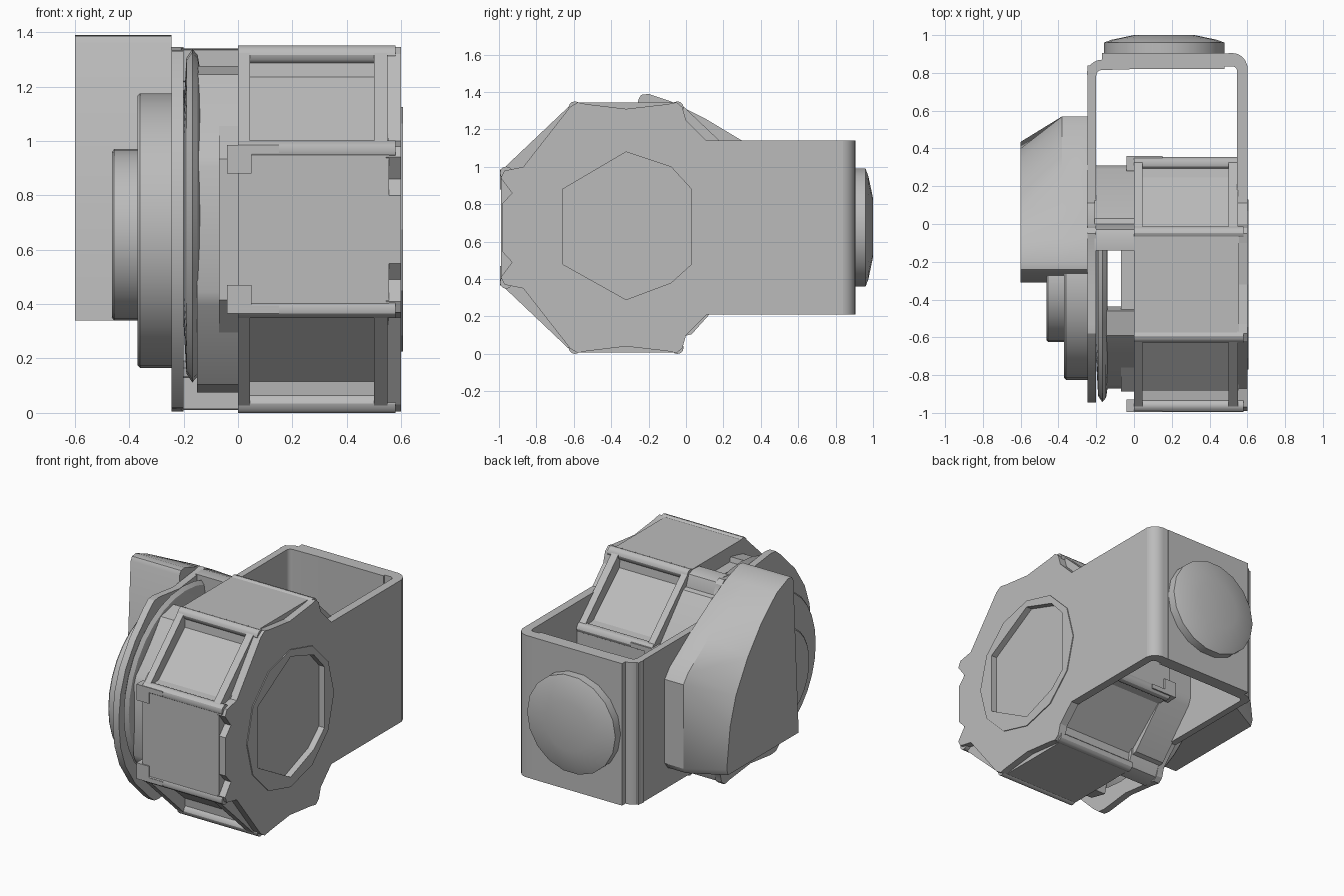
import bpy, bmesh, math

if "Cube" in bpy.data.objects:
    bpy.data.objects.remove(bpy.data.objects["Cube"])

grey = bpy.data.materials.new("mid grey")
grey.use_nodes = True
grey.diffuse_color = (0.5, 0.5, 0.5, 1)
grey.node_tree.nodes["Principled BSDF"].inputs["Base Color"].default_value = (0.5, 0.5, 0.5, 1)

CY, CZ = -0.32, 0.675  # drum axis


def finish(name, bm, smooth=True):
    bmesh.ops.recalc_face_normals(bm, faces=bm.faces[:])
    me = bpy.data.meshes.new(name)
    bm.to_mesh(me)
    bm.free()
    ob = bpy.data.objects.new(name, me)
    bpy.context.collection.objects.link(ob)
    me.materials.append(grey)
    if smooth:
        bpy.ops.object.select_all(action='DESELECT')
        ob.select_set(True)
        bpy.context.view_layer.objects.active = ob
        bpy.ops.object.shade_smooth_by_angle(angle=math.radians(30))
    return ob


def loft(name, rings, smooth=True):
    """Join closed rings of equal length and cap both ends."""
    bm = bmesh.new()
    vs = [[bm.verts.new(p) for p in r] for r in rings]
    for a, b in zip(vs, vs[1:]):
        for i in range(len(a)):
            j = (i + 1) % len(a)
            bm.faces.new((a[i], a[j], b[j], b[i]))
    bm.faces.new(vs[0])
    bm.faces.new(vs[-1])
    return finish(name, bm, smooth)


def prism(name, pts, x0, x1, smooth=True):
    return loft(name, [[(x, y, z) for y, z in pts] for x in (x0, x1)], smooth)


def box(name, x0, x1, y0, y1, z0, z1):
    return prism(name, [(y0, z0), (y1, z0), (y1, z1), (y0, z1)], x0, x1, False)


def circle(r, n, cy=CY, cz=CZ):
    return [(cy + r * math.cos(2 * math.pi * i / n), cz + r * math.sin(2 * math.pi * i / n))
            for i in range(n)]


def turned(name, steps, n, cy=CY, cz=CZ):
    """Round part along x from (x, radius) steps."""
    return loft(name, [[(x, y, z) for y, z in circle(r, n, cy, cz)] for x, r in steps])


def flip(pts):
    """Mirror an outline about the height of the drum axis."""
    return [(y, 2 * CZ - z) for y, z in reversed(pts)]


def cut(ob, cutter):
    m = ob.modifiers.new("cut", 'BOOLEAN')
    m.object = cutter
    m.operation = 'DIFFERENCE'
    m.solver = 'EXACT'
    cutter.hide_render = True
    cutter.hide_viewport = True
    cutter.hide_set(True)


# Side plates: lobed head running into a straight arm, mirrored top to bottom
arm = [(-0.32, 1.31), (-0.1, 1.335), (-0.05, 1.345), (-0.02, 1.32), (0.0, 1.25), (0.11, 1.14), (0.84, 1.14)]
notched = [(-0.985, 0.8), (-0.93, 0.86), (-0.99, 0.94), (-0.97, 0.98), (-0.87, 1.0),
           (-0.62, 1.32), (-0.58, 1.345), (-0.53, 1.335)]
rounded = [(-0.945, 0.72), (-0.93, 0.85), (-0.88, 0.99), (-0.78, 1.14),
           (-0.63, 1.29), (-0.58, 1.33), (-0.53, 1.335)]
right_plate = prism("right_plate", notched + arm + flip(notched + arm), 0.545, 0.6, False)
prism("left_plate", rounded + arm + flip(rounded + arm), -0.245, -0.2)

# Recess in the right plate, with a thin ring around it
recess = [(-0.32, 1.08), (-0.08, 1.0), (0.03, 0.88), (0.03, 0.48), (-0.08, 0.38),
          (-0.32, 0.29), (-0.66, 0.48), (-0.66, 0.88)]
cut(right_plate, prism("recess_cutter", recess, 0.565, 0.7, False))
ring = prism("recess_ring", circle(0.45, 12), 0.58, 0.606, False)
cut(ring, prism("ring_cutter", recess, 0.5, 0.7, False))


# Rounded back of the bracket
def arc(cx, cy, r, a0, a1, n=6):
    return [(cx + r * math.cos(a0 + (a1 - a0) * i / n), cy + r * math.sin(a0 + (a1 - a0) * i / n))
            for i in range(n + 1)]


h = math.pi / 2
outer = arc(0.52, 0.825, 0.08, 0, h) + arc(-0.17, 0.79, 0.08, h, 2 * h)
inner = arc(-0.17, 0.785, 0.03, 2 * h, h) + arc(0.52, 0.81, 0.025, h, 0)
loft("bracket_back", [[(x, y, z) for x, y in outer + inner] for z in (0.21, 1.14)])
box("back_pad", -0.17, 0.48, 0.82, 0.905, 0.21, 1.14)

# Domed cap on the back
cap = [(0.85, 0.32), (0.96, 0.32), (0.975, 0.28), (1.0, 0.16)]
loft("back_cap", [[(x, y, z) for x, z in circle(r, 18, 0.16, 0.675)] for y, r in cap])

# Drum: eight corners, square sides flush, diagonal sides recessed
S, T, W = 0.285, 0.305, 0.668
corners = [(W, T), (S, W), (-S, W), (-W, T), (-W, -T), (-S, -W), (S, -W), (W, -T)]


def drum_outline(sunk_sides):
    """Octagon whose listed sides drop to a sunken floor."""
    pts = []
    for i, (a, b) in enumerate(corners):
        pts.append((CY + a, CZ + b))
        if i in sunk_sides:
            sy, sz = math.copysign(1, a), math.copysign(1, b)
            floor = [(0.565, 0.32), (0.295, 0.56)]
            for u, v in (floor if i in (0, 4) else floor[::-1]):
                pts.append((CY + sy * u, CZ + sz * v))
    return pts


prism("drum_core", drum_outline((0, 2, 4, 6)), 0.02, 0.555, False)
prism("drum_inner_flange", drum_outline((6,)), 0.0, 0.045, False)
prism("drum_outer_flange", drum_outline((6,)), 0.5, 0.55, False)
prism("drum_hub", [(CY + a * 0.85, CZ + b * 0.85) for a, b in corners], -0.07, 0.01, False)
for i, (a, b) in enumerate(corners):
    turned(f"corner_bar_{i}", [(0.0, 0.034), (0.58, 0.034)], 12, CY + a * 0.96, CZ + b * 0.96)

# Solid bridges from the rear drum corners to the left plate
bridge = [(-0.14, 1.22), (-0.14, 1.335), (-0.07, 1.34), (-0.03, 1.325), (0.0, 1.25), (0.0, 1.2)]
prism("upper_bridge", bridge, -0.21, 0.02)
prism("lower_bridge", flip(bridge), -0.21, 0.02)

# Clips on the front and back corners
for side, y0, y1 in (("front", -0.995, -0.93), ("back", 0.28, 0.36)):
    for level, z0, z1 in (("upper", 0.88, 0.985), ("lower", 0.365, 0.47)):
        box(f"{side}_{level}_clip", -0.04, 0.05, y0, y1, z0, z1)
        zt = z1 - 0.03 if level == "upper" else z0
        box(f"{side}_{level}_clip_tail", 0.04, 0.15, y0, y1, zt, zt + 0.03)

# Open neck between drum and left plate: front and back shell halves
half = [(0.15, 0.6), (0.28, 0.57), (0.54, 0.28), (0.56, 0.23)]
full = half + [(a, -b) for a, b in reversed(half)]
shell = full + [(a * 0.85, b * 0.85) for a, b in reversed(full)]
for side, sign, cy, x0 in (("front", -1, -0.31, -0.15), ("back", 1, -0.25, -0.21)):
    prism(f"{side}_neck", [(cy + sign * a, CZ + b) for a, b in shell], x0, 0.01)

# Lens-edged ring beside the left plate
lens = [(-0.14, 0.4), (-0.14, 0.54), (-0.148, 0.59), (-0.168, 0.613), (-0.19, 0.58), (-0.2, 0.4)]
bm = bmesh.new()
rows = [[bm.verts.new((x, y, z)) for y, z in circle(r, 32, -0.33, 0.725)] for x, r in lens]
for k, a in enumerate(rows):
    b = rows[(k + 1) % len(rows)]
    for i in range(32):
        bm.faces.new((a[i], a[i - 1], b[i - 1], b[i]))
finish("edge_ring", bm)

# Stepped knob on the left side
turned("knob_base", [(-0.24, 0.505), (-0.36, 0.505), (-0.37, 0.495)], 32, -0.32, 0.67)
turned("knob_top", [(-0.36, 0.315), (-0.455, 0.315), (-0.463, 0.305)], 32, -0.31, 0.655)

# Side housing with a sloped front and a curved, tapered back
base = [(-0.31, 0.34), (0.54, 0.34), (0.57, 0.38), (0.57, 0.93), (0.52, 0.99),
        (0.3, 1.14), (0.1, 1.26), (-0.08, 1.35), (-0.2, 1.39), (-0.24, 1.385), (-0.255, 1.36)]
face = [(-0.31, 0.34), (0.42, 0.34), (0.435, 0.38), (0.4, 0.65), (0.34, 0.83),
        (0.22, 1.03), (0.08, 1.2), (-0.08, 1.34), (-0.2, 1.39), (-0.24, 1.385), (-0.255, 1.36)]
loft("side_housing", [[(x, y, z) for y, z in p]
                      for x, p in ((-0.245, base), (-0.38, base), (-0.6, face))])
